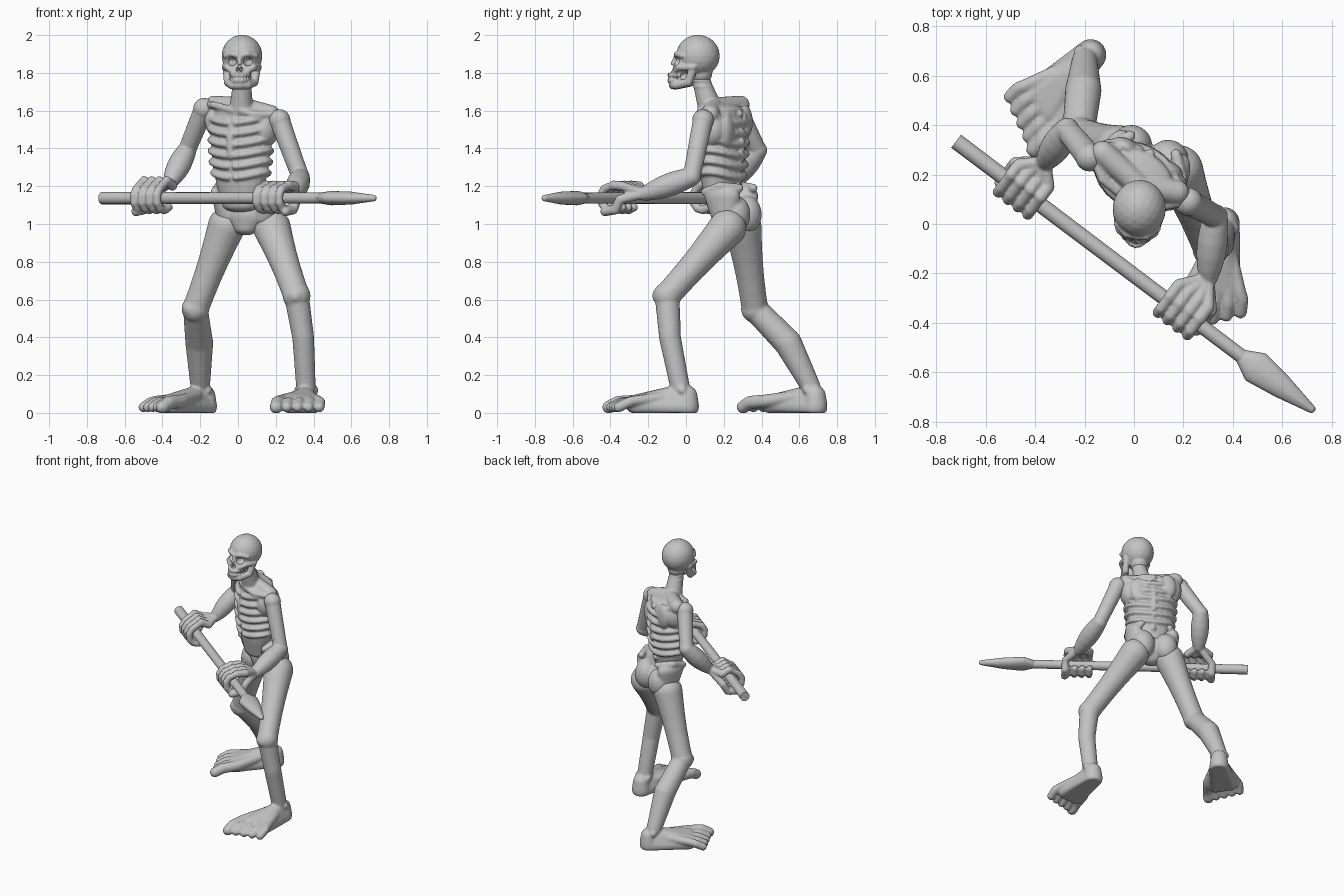
import bpy, bmesh, math
from mathutils import Matrix, Vector

if "Cube" in bpy.data.objects:
    bpy.data.objects.remove(bpy.data.objects["Cube"])

COLOUR = (.55, .55, .55, 1)
pale_grey = bpy.data.materials.new("pale_grey")
pale_grey.use_nodes = True
pale_grey.diffuse_color = COLOUR
pale_grey.node_tree.nodes["Principled BSDF"].inputs["Base Color"].default_value = COLOUR


def sphere_points(detail):
    unit = bmesh.new()
    bmesh.ops.create_icosphere(unit, subdivisions=detail, radius=1)
    points = [vert.co.copy() for vert in unit.verts]
    unit.free()
    return points


# Unit spheres shared by every rounded form: coarse for small, fine for large
COARSE, FINE = sphere_points(2), sphere_points(3)


def hull(form, *nodes):
    """Convex skin around ellipsoids, each given as (centre, radius or radii)."""
    verts = []
    for centre, size in nodes:
        radii = size if isinstance(size, tuple) else (size, size, size)
        stretch = Matrix.Diagonal(radii)
        points = FINE if max(radii) > .04 else COARSE
        verts += [form.verts.new(Vector(centre) + stretch @ point) for point in points]
    bmesh.ops.convex_hull(form, input=verts)
    for vert in [vert for vert in verts if not vert.link_faces]:
        form.verts.remove(vert)


def limb(form, radius, *points):
    """Rounded rod of even thickness along a path."""
    for start, end in zip(points, points[1:]):
        hull(form, (start, radius), (end, radius))


def taper(form, start, end, first, last, swell=0, steps=5):
    """Rod that changes thickness evenly, with a swell or a hollow in the middle."""
    nodes = []
    for step in range(steps + 1):
        share = step / steps
        radius = first + (last - first) * share + swell * math.sin(math.pi * share)
        nodes.append((Vector(start).lerp(Vector(end), share), radius))
    for node, following in zip(nodes, nodes[1:]):
        hull(form, node, following)


def finish(name, form, voxel=0, origin=(0, 0, 0), turn=0):
    """Make the object; with a voxel size, fuse its forms into one smooth surface."""
    bmesh.ops.recalc_face_normals(form, faces=form.faces)
    mesh = bpy.data.meshes.new(name)
    form.to_mesh(mesh)
    form.free()
    mesh.materials.append(pale_grey)
    part = bpy.data.objects.new(name, mesh)
    bpy.context.collection.objects.link(part)
    part.location = origin
    part.rotation_euler.z = math.radians(turn)
    if voxel:
        fuse = part.modifiers.new("fuse", 'REMESH')
        fuse.mode, fuse.voxel_size, fuse.use_smooth_shade = 'VOXEL', voxel, True
        soften = part.modifiers.new("soften", 'SMOOTH')
        soften.factor, soften.iterations = .5, 5
    return part


# Skull: cranium, face, brow, cheekbones, jaw and teeth
HEAD, HEAD_TURN = (.02, .05, 1.8), -6
form = bmesh.new()
hull(form, ((0, .013, .09), (.108, .116, .112)))
hull(form, ((0, -.05, .06), (.08, .05, .05)), ((0, -.09, 0), (.05, .04, .02)))
hull(form, ((0, -.07, -.04), (.04, .055, .04)))
hull(form, ((0, .03, 0), .06))
limb(form, .012, (0, -.1, .09), (0, -.12, .05))
for side in (-1, 1):
    brow_end, brow_mid, brow_root = (side * .08, -.06, .09), (side * .04, -.095, .1), (0, -.1, .09)
    limb(form, .016, brow_end, brow_mid, brow_root)
    ear, cheek, muzzle = (side * .09, 0, .03), (side * .07, -.08, .03), (side * .04, -.1, .01)
    limb(form, .018, ear, cheek, muzzle)
    hinge, jaw_angle, jaw_side, chin = (side * .08, 0, .03), (side * .07, -.03, -.05), (side * .04, -.1, -.065), (0, -.12, -.065)
    limb(form, .023, hinge, jaw_angle, jaw_side, chin)
for tooth in range(-4, 5):
    swing = math.radians(20 * tooth)
    across, ahead = .05 * math.sin(swing), -.07 - .07 * math.cos(swing)
    for height in (-.012, -.04):
        hull(form, ((across, ahead, height), (.01, .01, .015)))
skull = finish("skull", form, .005, HEAD, HEAD_TURN)

# Eye and nose sockets cut from the skull
form = bmesh.new()
for side in (-1, 1):
    hull(form, ((side * .045, -.12, .062), (.03, .06, .026)))
    hull(form, ((side * .01, -.135, .02), (.01, .03, .016)))
cutter = finish("socket_cutter", form, origin=HEAD, turn=HEAD_TURN)
cutter.hide_render = cutter.hide_viewport = True
sockets = skull.modifiers.new("sockets", 'BOOLEAN')
sockets.operation, sockets.object = 'DIFFERENCE', cutter


def girth(height):
    """Half width and half depth of the chest."""
    share = 1 - 3 * (height - 1.44) ** 2
    return .178 * share, .126 * share


# Trunk core
form = bmesh.new()
core = []
for level in range(6):
    height = 1.1 + .1 * level
    wide, deep = girth(height)
    core.append(((0, 0, height), (wide - .012, deep - .01, .04)))
for lower, upper in zip(core, core[1:]):
    hull(form, lower, upper)

# Ribs, dipping at the sides, and breastbone
for rib in range(6):
    path = []
    for step in range(21):
        swing = math.tau * (step + .5) / 21
        height = 1.26 + .058 * rib - .015 * math.cos(2 * swing)
        wide, deep = girth(height)
        path.append(((wide - .006) * math.sin(swing), (.006 - deep) * math.cos(swing), height))
    limb(form, .017, *path)
limb(form, .02, (0, -.115, 1.36), (0, -.12, 1.46), (.02, -.09, 1.58))

# Spine and neck
for joint in range(9):
    height = 1.2 + .048 * joint
    hull(form, ((0, girth(height)[1] - .01, height), .02))
neck_root, neck_top = Vector((.03, -.05, 1.6)), Vector((.06, -.1, 1.78))
taper(form, neck_root, neck_top, .065, .044)
for joint in range(4):
    hull(form, (neck_root.lerp(neck_top, .35 + .18 * joint), (.055, .055, .013)))

# Collar bones, shoulder muscles, armpits and shoulder blades
for side in (-1, 1):
    height = 1.605 - .025 * side
    limb(form, .02, (.03 + side * .02, -.1, 1.6), (side * .12, -.075, height), (side * .2, -.01, height))
    limb(form, .05, (.03, -.03, 1.62), (side * .17, .02, height))
    hull(form, ((side * .15, .01, height - .08), (.06, .08, .09)))
    hull(form, ((side * .1, .085, height - .09), (.06, .035, .09)))
    limb(form, .02, (side * .05, .1, height - .06), (side * .19, .04, height))
finish("rib_cage_and_neck", form, .007, (.015, .19, 0), -28)

# Pelvis with hip crests and buttocks
form = bmesh.new()
hull(form, ((0, 0, .05), (.12, .085, .085)), ((0, -.01, -.02), (.07, .06, .04)))
for side in (-1, 1):
    hull(form, ((side * .13, 0, .15), (.055, .1, .06)), ((side * .1, .01, .04), (.07, .08, .06)))
    limb(form, .024, (side * .145, -.09, .17), (side * .16, 0, .2), (side * .1, .085, .19))
    hull(form, ((side * .08, .06, .05), (.08, .075, .1)))
finish("pelvis", form, .008, (.045, .24, 1), -22)

# Spear: round shaft and broad flattened blade
BUTT, SPEAR_TURN, SHAFT = Vector((-.72, .335, 1.137)), -37, 1.5
form = bmesh.new()
lay_down = Matrix.Translation((SHAFT / 2, 0, 0)) @ Matrix.Rotation(math.pi / 2, 4, 'Y')
bmesh.ops.create_cone(form, cap_ends=True, segments=16, radius1=.033, radius2=.029, depth=SHAFT, matrix=lay_down)
hull(form, ((SHAFT - .05, 0, 0), .029), ((SHAFT + .02, 0, 0), (.03, .068, .038)),
     ((SHAFT + .15, 0, 0), (.03, .049, .034)), ((1.8, 0, 0), .017))
spear = finish("spear", form, origin=BUTT, turn=SPEAR_TURN)
bpy.context.view_layer.objects.active = spear
spear.select_set(True)
bpy.ops.object.shade_smooth_by_angle(angle=math.radians(40))
spear.select_set(False)

AXIS = Matrix.Rotation(math.radians(SPEAR_TURN), 3, 'Z') @ Vector((1, 0, 0))
UP = Vector((0, 0, 1))
OUTWARD = AXIS.cross(UP)


def grip(along, degrees, reach):
    """Point around the shaft: outward at zero degrees, above it at a right angle."""
    swing = math.radians(degrees)
    return BUTT + AXIS * along + (OUTWARD * math.cos(swing) + UP * math.sin(swing)) * reach


def arm(name, shoulder, elbow, wrist, along, side, arch):
    """Arm with a fist closed round the spear."""
    form = bmesh.new()
    hull(form, (shoulder, .058))
    taper(form, shoulder, elbow, .054, .047)
    taper(form, elbow, wrist, .05, .038, swell=.018)
    for finger in range(4):
        spot = along + side * (finger - 1.5) * .05
        knuckle = grip(spot, 105, .07 + arch)
        limb(form, .026, wrist, grip(spot, 140, .1), knuckle)
        limb(form, .023, knuckle, *[grip(spot, bend, .064) for bend in range(50, -140, -36)])
    spot = along - side * .09
    limb(form, .026, wrist, *[grip(spot, bend, .075) for bend in (185, 235, 290)])
    finish(name, form, .006)


arm("right_arm", (-.18, .27, 1.61), (-.27, .38, 1.39), (-.36, .25, 1.22), along=.335, side=1, arch=.025)
arm("left_arm", (.22, .09, 1.55), (.33, .03, 1.25), (.3, -.22, 1.16), along=1.145, side=-1, arch=0)


def leg(name, hip, knee, calf, ankle, calf_radius, heading, side):
    """Leg with a flat-soled, five-toed foot; side points to the big toe."""
    form = bmesh.new()
    hip, knee, calf, ankle = Vector(hip), Vector(knee), Vector(calf), Vector(ankle)
    forward = Matrix.Rotation(math.radians(heading), 3, 'Z') @ Vector((1, 0, 0))
    inward = UP.cross(forward) * side
    heel = Vector((ankle.x, ankle.y, 0)) - forward * .035

    def sole(ahead, across, height):
        return heel + forward * ahead + inward * across + UP * height

    # Thigh, knee, shank, kneecap, shin ridge and ankle bones
    taper(form, hip, knee, .1, .07, swell=-.008)
    hull(form, (knee, .074))
    taper(form, knee, calf, .066, calf_radius)
    taper(form, calf, ankle, calf_radius, .052)
    hull(form, (knee + forward * .035, .045))
    limb(form, .03, knee.lerp(calf, .5) + forward * .03, ankle + forward * .02)
    for across in (-.04, .04):
        hull(form, (sole(.02, across, .12), .026))

    # Heel, instep and toes
    hull(form, (sole(0, 0, .04), .064), (sole(0, 0, .09), .056))
    hull(form, (sole(0, 0, .03), .064), (sole(.08, 0, .085), .056),
         (sole(.28, .05, .045), .052), (sole(.26, -.05, .04), .05))
    for toe in range(5):
        across = .1 - .05 * toe
        reach = .43 - .02 * toe
        radius = .028 if toe else .036
        limb(form, radius, sole(.1, across / 3, .085), sole(.28, across, .062),
             sole(reach - .05, across * 1.1, .055), sole(reach, across * 1.1, .03))
    for vert in form.verts:
        vert.co.z = max(vert.co.z, 0)
    finish(name, form, .0075)


leg("left_leg", (.18, .22, .98), (.31, -.1, .62), (.345, -.085, .4), (.36, -.03, .13),
    calf_radius=.058, heading=-97, side=-1)
leg("right_leg", (-.06, .3, .99), (-.225, .365, .55), (-.205, .54, .37), (-.2, .66, .14),
    calf_radius=.074, heading=-135, side=1)
